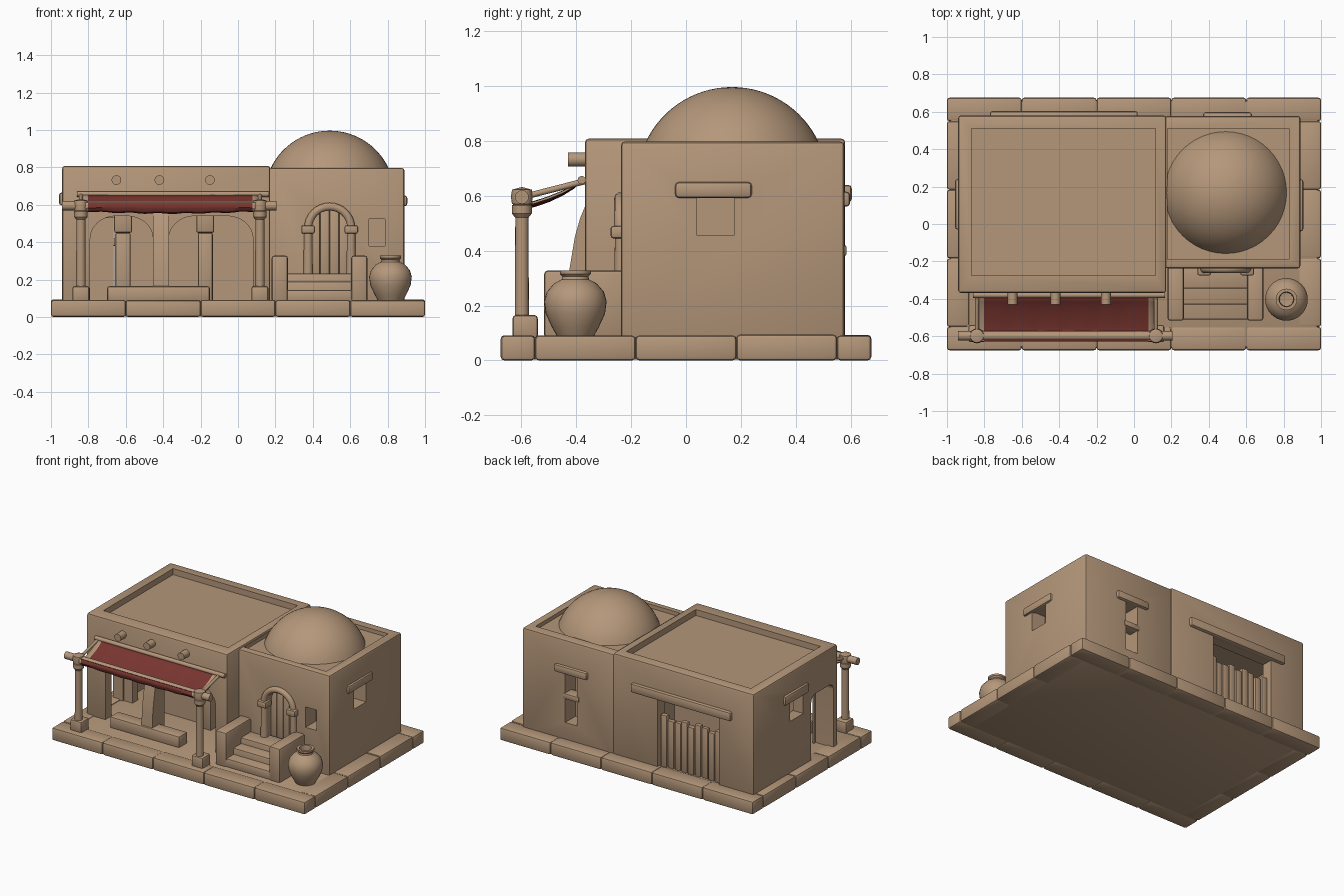
import bpy, bmesh, math, random
from mathutils import Vector

if "Cube" in bpy.data.objects:
    bpy.data.objects.remove(bpy.data.objects["Cube"])
random.seed(4)

def material(name, rgb):
    m = bpy.data.materials.new(name)
    m.diffuse_color = (*rgb, 1)
    m.use_nodes = True
    m.node_tree.nodes["Principled BSDF"].inputs["Base Color"].default_value = m.diffuse_color
    return m

CLAY = material("sandy clay", (0.46, 0.31, 0.195))
RED = material("red cloth", (0.19, 0.036, 0.029))

def finish(bm, name, mat=CLAY):
    bmesh.ops.recalc_face_normals(bm, faces=bm.faces[:])
    me = bpy.data.meshes.new(name)
    bm.to_mesh(me)
    bm.free()
    me.materials.append(mat)
    ob = bpy.data.objects.new(name, me)
    bpy.context.collection.objects.link(ob)
    return ob

def box(name, x, y, z, bevel=0.01):
    bm = bmesh.new()
    bmesh.ops.create_cube(bm, size=1)
    for v in bm.verts:
        v.co = [(a[0] + a[1]) / 2 + c * (a[1] - a[0]) for a, c in zip((x, y, z), v.co)]
    if bevel:
        bmesh.ops.bevel(bm, geom=bm.edges[:], offset=bevel, segments=2, profile=0.5, affect='EDGES')
    return finish(bm, name)

def prism(name, pts, axis, a, b):
    # extrudes an outline (u, z) along x or y
    bm = bmesh.new()
    vs = [bm.verts.new((u, a, z) if axis == 'y' else (a, u, z)) for u, z in pts]
    f = bm.faces.new(vs)
    ext = bmesh.ops.extrude_face_region(bm, geom=[f])['geom']
    d = Vector((0, b - a, 0)) if axis == 'y' else Vector((b - a, 0, 0))
    bmesh.ops.translate(bm, verts=[g for g in ext if isinstance(g, bmesh.types.BMVert)], vec=d)
    return finish(bm, name)

def arch(u0, u1, z0, z1, rx, rz):
    # opening outline with rounded upper corners
    pts = [(u0, z0), (u1, z0)]
    for i in range(9):
        t = math.pi / 2 * i / 8
        pts.append((u1 - rx + rx * math.cos(t), z1 - rz + rz * math.sin(t)))
    for i in range(9):
        t = math.pi / 2 * (1 + i / 8)
        if i or rx < (u1 - u0) / 2 - 1e-4:
            pts.append((u0 + rx + rx * math.cos(t), z1 - rz + rz * math.sin(t)))
    return pts

def lathe(name, x, y, prof, seg=32):
    bm = bmesh.new()
    vs = [bm.verts.new((x + r, y, z)) for r, z in prof]
    es = [bm.edges.new(p) for p in zip(vs, vs[1:])]
    bmesh.ops.spin(bm, geom=vs + es, cent=(x, y, 0), axis=(0, 0, 1),
                   angle=2 * math.pi, steps=seg, use_duplicate=False)
    bmesh.ops.remove_doubles(bm, verts=bm.verts[:], dist=1e-4)
    return finish(bm, name)

def rod(name, p, q, r):
    p, q = Vector(p), Vector(q)
    bm = bmesh.new()
    bmesh.ops.create_cone(bm, cap_ends=True, segments=16, radius1=r, radius2=r, depth=(q - p).length)
    rot = (q - p).to_track_quat('Z', 'Y')
    for v in bm.verts:
        v.co = rot @ v.co + (p + q) / 2
    return finish(bm, name)

def cut(target, cutter):
    m = target.modifiers.new("cut", 'BOOLEAN')
    m.operation, m.solver, m.object = 'DIFFERENCE', 'EXACT', cutter
    bpy.context.view_layer.objects.active = target
    bpy.ops.object.modifier_apply(modifier=m.name)
    bpy.data.objects.remove(cutter)

def cut_box(target, x, y, z):
    cut(target, box("cutter", x, y, z, 0))

# base slab with a rim of stones
box("base_slab", (-0.985, 0.985), (-0.66, 0.66), (0.003, 0.086))
for s in (-1, 1):
    for i in range(5):
        w = 2 / 5
        box("rim_stone", (-1 + i * w, -1 + (i + 1) * w), sorted((s * 0.55, s * 0.675)),
            (0, 0.09 + random.uniform(0, 0.004)), 0.013)
    for i in range(3):
        w = 1.1 / 3
        box("rim_stone", sorted((s * 0.88, s)), (-0.55 + i * w, -0.55 + (i + 1) * w),
            (0, 0.09 + random.uniform(0, 0.004)), 0.013)

# large flat-roofed hall with porch, back room and openings
hall = box("hall", (-0.94, 0.172), (-0.368, 0.58), (0.05, 0.808), 0.014)
cut_box(hall, (-0.87, 0.115), (-0.275, 0.51), (0.765, 0.9))
cut_box(hall, (-0.86, 0.09), (-0.30, -0.06), (0.03, 0.62))
cut_box(hall, (-0.86, 0.09), (0.0, 0.50), (0.04, 0.68))
cut(hall, prism("cutter", arch(-0.79, -0.455, 0.03, 0.54, 0.14, 0.12), 'y', -0.6, -0.2))
cut(hall, prism("cutter", arch(-0.37, 0.08, 0.03, 0.54, 0.14, 0.12), 'y', -0.6, -0.2))
cut(hall, prism("cutter", arch(-0.32, -0.07, 0.03, 0.55, 0.05, 0.05), 'x', -1.1, -0.8))
cut_box(hall, (-1.1, -0.8), (0.02, 0.17), (0.46, 0.60))
cut_box(hall, (-0.665, -0.18), (0.4, 0.7), (0.04, 0.575))
cut_box(hall, (-0.79, -0.66), (-0.1, 0.1), (0.04, 0.53))

# domed room
room = box("domed_room", (0.165, 0.89), (-0.237, 0.577), (0.05, 0.797), 0.014)
cut_box(room, (0.18, 0.83), (-0.19, 0.51), (0.77, 0.9))
cut(room, prism("cutter", arch(0.395, 0.585, 0.2, 0.57, 0.0949, 0.095), 'y', -0.4, -0.17))
cut_box(room, (0.70, 0.785), (-0.4, -0.12), (0.38, 0.525))
cut_box(room, (0.78, 1.0), (0.04, 0.175), (0.455, 0.60))
cut_box(room, (0.455, 0.55), (0.46, 0.7), (0.21, 0.56))
box("back_window_bar", (0.44, 0.565), (0.50, 0.585), (0.38, 0.42), 0.008)
R, cz = 0.348, 0.648
lathe("dome", 0.49, 0.168, [(R * math.cos(t), cz + R * math.sin(t)) for t in
      [math.radians(20 + 70 * i / 16) for i in range(17)]], 48)

# lintels over the windows and the back gate
box("right_lintel", (0.86, 0.905), (-0.04, 0.24), (0.592, 0.65), 0.014)
box("left_lintel", (-0.957, -0.91), (-0.03, 0.24), (0.597, 0.665), 0.014)
box("back_window_lintel", (0.37, 0.63), (0.55, 0.598), (0.56, 0.615), 0.014)
box("gate_lintel", (-0.77, 0.02), (0.55, 0.604), (0.575, 0.64), 0.014)

# plank gate at the back
for i in range(9):
    x = -0.66 + i * 0.0535
    box("gate_plank", (x, x + 0.048), (0.515, 0.54 + random.uniform(0, 0.012)),
        (0.085, 0.42 + random.uniform(0, 0.04)), 0.006)
box("gate_rail", (-0.67, -0.175), (0.505, 0.53), (0.38, 0.42), 0.006)

# porch pilasters, sloped pier foot and bench
for x in (-0.615, -0.175):
    box("pilaster", (x - 0.04, x + 0.04), (-0.115, -0.05), (0.08, 0.45))
    box("pilaster_capital", (x - 0.048, x + 0.048), (-0.125, -0.05), (0.45, 0.60))
prism("pier_buttress", [(-0.35, 0.08), (-0.44, 0.08), (-0.435, 0.25), (-0.425, 0.33), (-0.405, 0.45),
      (-0.385, 0.52), (-0.36, 0.58)], 'x', -0.455, -0.37)
box("porch_bench", (-0.70, -0.15), (-0.45, -0.35), (0.08, 0.165), 0.014)

# roof beam ends
for x in (-0.65, -0.42, -0.15):
    rod("roof_beam", (x, -0.43, 0.732), (x, -0.33, 0.732), 0.026)

# awning frame
for x in (-0.84, 0.117):
    box("post_foot", (x - 0.045, x + 0.045), (-0.632, -0.54), (0.08, 0.165), 0.012)
    lathe("awning_post", x, -0.598, [(0.026, 0.1), (0.024, 0.52), (0.036, 0.535), (0.036, 0.565), (0.0, 0.59)], 16)
    rod("awning_side_rail", (x, -0.36, 0.655), (x, -0.595, 0.595), 0.011)
    lathe("pole_lashing", x, -0.598, [(0, 0.56), (0.036, 0.57), (0.04, 0.597), (0.036, 0.622), (0, 0.632)], 16)
rod("awning_front_pole", (-0.94, -0.598, 0.595), (0.205, -0.598, 0.595), 0.025)
rod("awning_wall_pole", (-0.86, -0.38, 0.657), (0.165, -0.38, 0.657), 0.015)

# sagging awning cloth with plain side hems
prof = [(-0.375, 0.655), (-0.41, 0.63), (-0.45, 0.61), (-0.5, 0.59), (-0.55, 0.574), (-0.59, 0.564),
        (-0.615, 0.568), (-0.628, 0.585), (-0.628, 0.612)]
bm = bmesh.new()
n = 28
cols = []
for i in range(n + 1):
    t = i / n
    cols.append([bm.verts.new((-0.835 + 0.945 * t, y, z - (0.012 * math.sin(math.pi * t) +
                 0.003 * math.sin(t * 40)) * math.sin(math.pi * j / 8)))
                 for j, (y, z) in enumerate(prof)])
for i in range(n):
    for j in range(len(prof) - 1):
        f = bm.faces.new((cols[i][j], cols[i + 1][j], cols[i + 1][j + 1], cols[i][j + 1]))
        f.material_index = 1 if i in (0, n - 1) else 0
cloth = finish(bm, "awning_cloth", RED)
cloth.data.materials.append(CLAY)
cloth.modifiers.new("thickness", 'SOLIDIFY').thickness = 0.008

# entrance steps and side walls
for i, (y, z) in enumerate(((-0.51, 0.145), (-0.43, 0.19), (-0.345, 0.232))):
    box("step", (0.25, 0.62), (y, -0.2), (0.08, z), 0.01)
for x in (0.18, 0.605):
    box("stair_cheek", (x, x + 0.087), (-0.517, -0.22), (0.08, 0.328), 0.014)

# door, arch moulding and jamb columns
for i in range(4):
    x = 0.39 + i * 0.05
    box("door_plank", (x, x + 0.048), (-0.19, -0.165), (0.2, 0.57), 0.005)
arc = [(0.49 + 0.115 * math.cos(math.pi * i / 16), -0.24, 0.475 + 0.115 * math.sin(math.pi * i / 16)) for i in range(17)]
cu = bpy.data.curves.new("door_arch", 'CURVE')
cu.dimensions = '3D'
cu.bevel_depth, cu.bevel_resolution, cu.use_fill_caps = 0.022, 3, True
sp = cu.splines.new('POLY')
sp.points.add(len(arc) - 1)
for p, co in zip(sp.points, arc):
    p.co = (*co, 1)
cu.materials.append(CLAY)
bpy.context.collection.objects.link(bpy.data.objects.new("door_arch", cu))
for x in (0.375, 0.605):
    lathe("door_column", x, -0.237, [(0.026, 0.2), (0.022, 0.45)], 16)
    box("door_capital", (x - 0.036, x + 0.036), (-0.275, -0.2), (0.445, 0.49), 0.01)

# clay jar
lathe("clay_jar", 0.815, -0.403, [(0, 0.085), (0.065, 0.085), (0.085, 0.12), (0.108, 0.17), (0.114, 0.215),
      (0.104, 0.25), (0.078, 0.28), (0.05, 0.295), (0.047, 0.305), (0.057, 0.315), (0.057, 0.328),
      (0.04, 0.328), (0.036, 0.30), (0.036, 0.27), (0, 0.265)])

# smooth shading with sharp edges kept
bpy.ops.object.select_all(action='DESELECT')
for ob in bpy.data.objects:
    if ob.type == 'MESH':
        ob.select_set(True)
        bpy.context.view_layer.objects.active = ob
bpy.ops.object.shade_smooth_by_angle(angle=math.radians(35))
